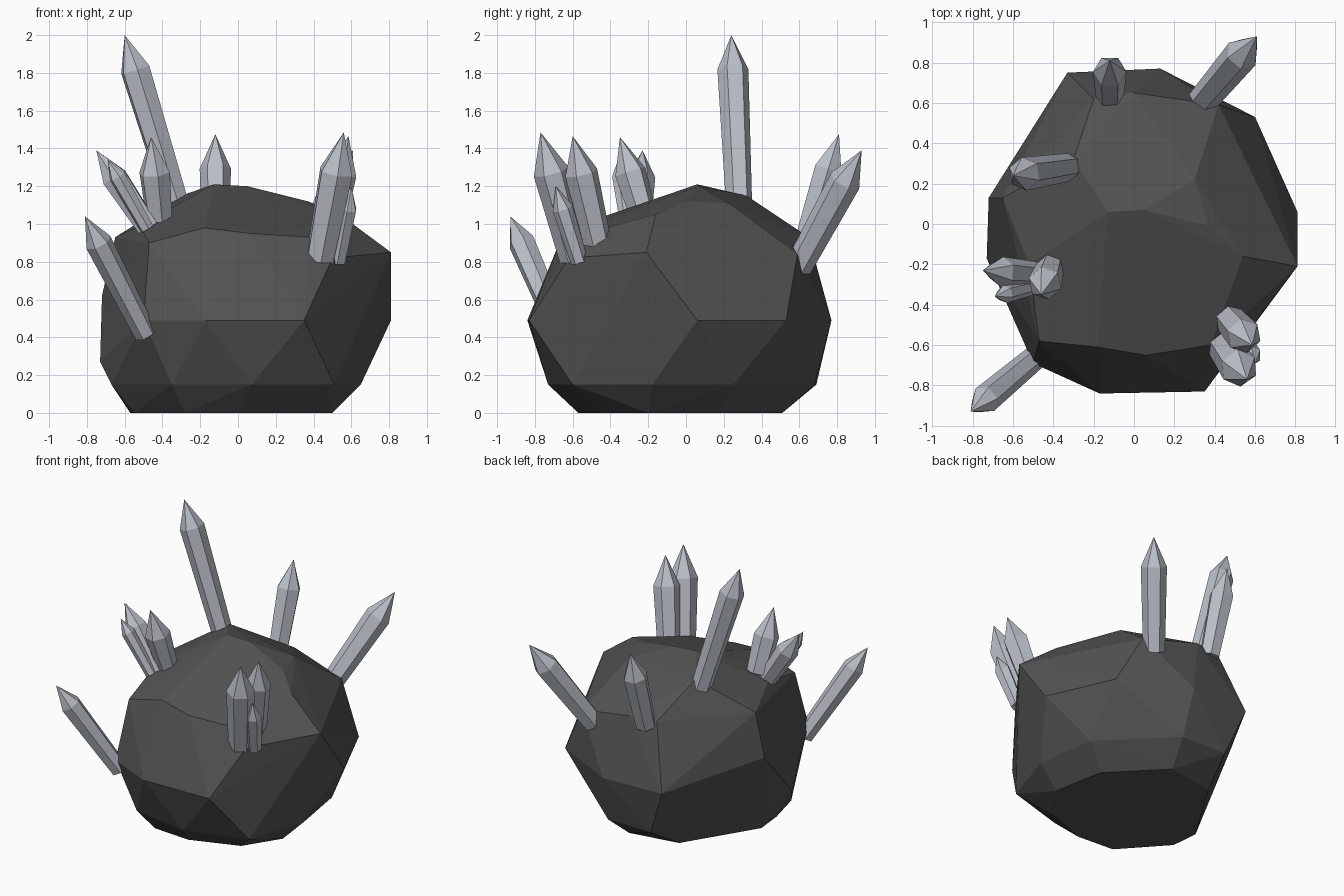
import bpy
import bmesh
from math import cos, sin, pi
from mathutils import Vector

default_cube = bpy.data.objects.get("Cube")
if default_cube:
    bpy.data.objects.remove(default_cube, do_unlink=True)


def make_material(name, color):
    material = bpy.data.materials.new(name)
    material.use_nodes = True
    material.diffuse_color = color
    shader = material.node_tree.nodes["Principled BSDF"]
    shader.inputs["Base Color"].default_value = color
    shader.inputs["Roughness"].default_value = 0.8
    return material


def finish(mesh_builder, name, material):
    """Turn a bmesh into a flat shaded, single colour object."""
    bmesh.ops.recalc_face_normals(mesh_builder, faces=mesh_builder.faces)
    mesh = bpy.data.meshes.new(name)
    mesh_builder.to_mesh(mesh)
    mesh_builder.free()
    mesh.materials.append(material)
    part = bpy.data.objects.new(name, mesh)
    bpy.context.collection.objects.link(part)
    return part


def build_boulder(name, outlines, corners, material):
    """Wrap a faceted hull around stacked outlines and loose corners."""
    builder = bmesh.new()
    for height, outline in outlines:
        for x, y in outline:
            builder.verts.new((x, y, height))
    for corner in corners:
        builder.verts.new(corner)
    hull = bmesh.ops.convex_hull(builder, input=builder.verts[:])
    unused = set(hull["geom_interior"]) | set(hull["geom_unused"])
    inner = [item for item in unused if isinstance(item, bmesh.types.BMVert)]
    bmesh.ops.delete(builder, geom=inner, context="VERTS")
    return finish(builder, name, material)


def build_crystal(name, base, tip, radius, material, sides=6):
    """Six sided shaft that widens toward its shoulder and ends in a point."""
    base, tip = Vector(base), Vector(tip)
    axis = (tip - base).normalized()
    turn = axis.to_track_quat("Z", "Y")
    root = base - axis * radius * 0.4
    shoulder = tip - axis * radius * 2.3
    builder = bmesh.new()

    def ring(center, size):
        angles = [2 * pi * i / sides for i in range(sides)]
        return [builder.verts.new(center + turn @ Vector((size * cos(a), size * sin(a), 0)))
                for a in angles]

    lower = ring(root, radius * 0.84)
    upper = ring(shoulder, radius)
    peak = builder.verts.new(tip)
    builder.faces.new(lower)
    for i in range(sides):
        j = (i + 1) % sides
        builder.faces.new((lower[i], lower[j], upper[j], upper[i]))
        builder.faces.new((upper[i], upper[j], peak))
    return finish(builder, name, material)


rock_gray = make_material("dark rock gray", (0.085, 0.085, 0.085, 1))
crystal_gray = make_material("pale crystal gray", (0.50, 0.53, 0.58, 1))

# Boulder outlines, from the flat underside up to the waist
footprint = [(.5, -.2), (.34, -.45), (0, -.57), (-.28, -.55), (-.55, -.25),
             (-.57, -.05), (-.26, .45), (.1, .51), (.43, .17)]
lower_edge = [(.07, -.73), (.51, -.6), (.65, -.18), (.58, .25), (.15, .68),
              (-.2, .69), (-.35, -.66), (-.67, -.25)]
waist = [(-.17, -.84), (.35, -.83), (.81, .06), (.6, .53), (.13, .77),
         (-.33, .75), (-.5, -.69)]

# Corners of the upper facets
crown = [(-.13, .06, 1.21), (.05, .07, 1.2), (.37, -.01, 1.12), (.3, .22, 1.11),
         (-.3, .32, 1.15), (.54, -.16, 1.05)]
shoulders = [(.81, -.21, .85), (.5, -.62, .82), (.38, -.6, .93), (.06, -.65, .95),
             (-.18, -.61, .98), (-.47, -.58, .9), (-.52, -.2, .99),
             (-.65, .13, .93), (-.72, .13, .62), (-.73, -.17, .27),
             (.42, .59, .84), (0, .65, .93), (-.2, .62, .93)]

build_boulder("boulder",
              [(0, footprint), (.15, lower_edge), (.49, waist)],
              crown + shoulders, rock_gray)

# Lone crystals and clusters: name, base, tip, radius
crystals = [
    ("tall_crystal", (-.33, .28, 1.12), (-.6, .24, 2), .083),
    ("back_crystal", (-.12, .64, .92), (-.12, .81, 1.475), .083),
    ("back_left_crystal", (.34, .61, .8), (.61, .93, 1.39), .086),
    ("front_right_crystal", (-.5, -.67, .44), (-.81, -.93, 1.04), .072),
    ("right_cluster_upright", (-.42, -.23, 1.06), (-.46, -.35, 1.46), .085),
    ("right_cluster_leaning", (-.49, -.25, 1), (-.75, -.23, 1.39), .075),
    ("right_cluster_small", (-.49, -.31, .99), (-.69, -.36, 1.34), .045),
    ("left_cluster_front", (.44, -.6, .85), (.56, -.77, 1.485), .095),
    ("left_cluster_back", (.47, -.47, .91), (.585, -.6, 1.465), .088),
    ("left_cluster_small", (.53, -.57, .82), (.6, -.69, 1.2), .055),
]
for name, base, tip, radius in crystals:
    build_crystal(name, base, tip, radius, crystal_gray)
